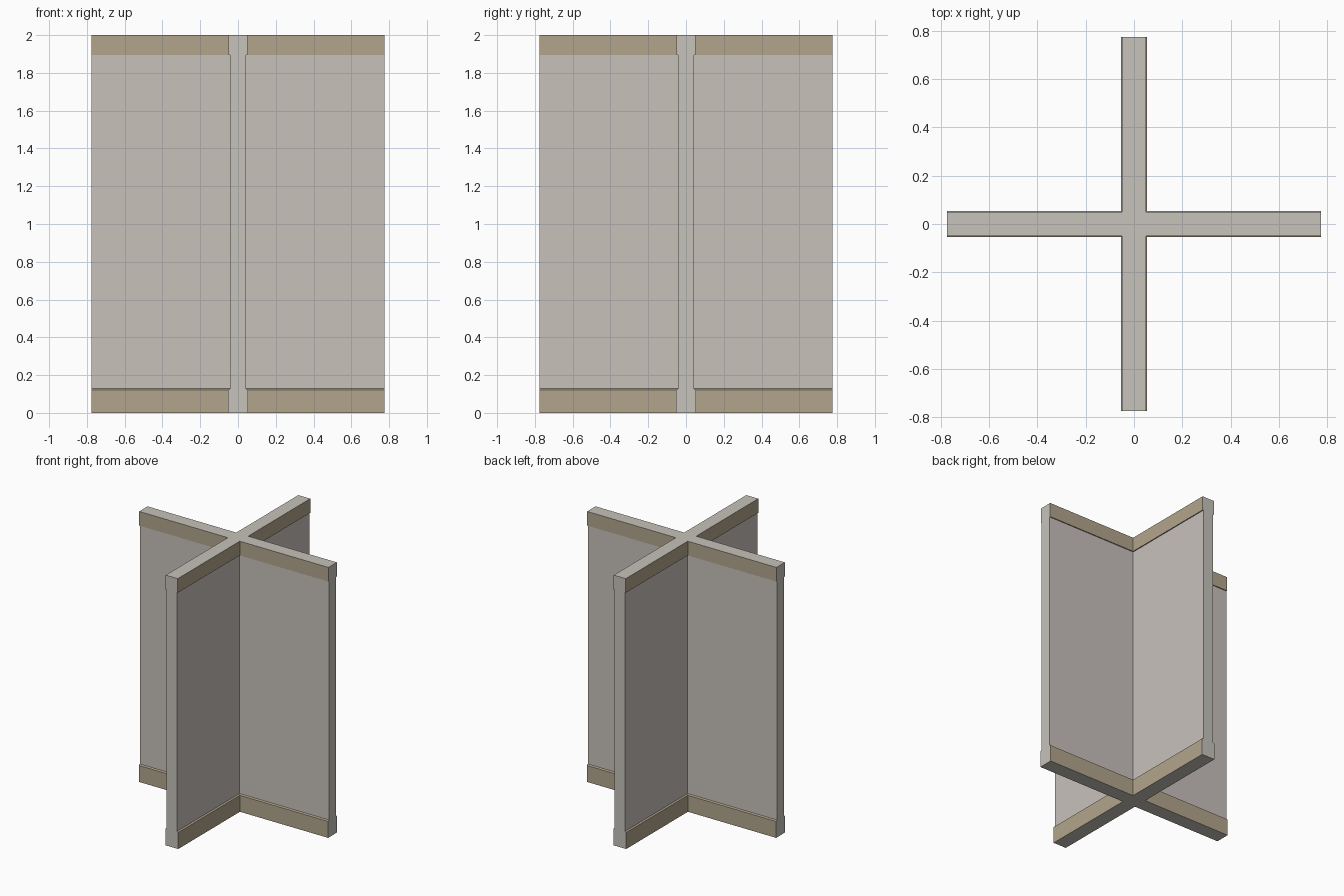
import bpy, bmesh

if "Cube" in bpy.data.objects:
    bpy.data.objects.remove(bpy.data.objects["Cube"])

L = 0.775  # half length of each arm


def material(name, rgb):
    m = bpy.data.materials.new(name)
    m.diffuse_color = (*rgb, 1)
    m.use_nodes = True
    m.node_tree.nodes["Principled BSDF"].inputs["Base Color"].default_value = m.diffuse_color
    return m


panel = material("panel warm grey", (0.58, 0.535, 0.50))
cap = material("edge grey", (0.57, 0.545, 0.495))
trim = material("trim tan", (0.445, 0.375, 0.265))

# Plus-shaped outline, one quarter rotated four times
def outline(w):
    pts = []
    x = [(L, -w), (L, w), (w, w)]
    for _ in range(4):
        pts += x
        x = [(-b, a) for a, b in x]
    return pts


# Wall section levels: half thickness and height
levels = [(0.053, 0.0), (0.053, 0.122), (0.042, 0.128),
          (0.042, 1.895), (0.049, 1.895), (0.049, 2.0)]

bm = bmesh.new()
rings = [[bm.verts.new((x, y, z)) for x, y in outline(w)] for w, z in levels]
for k in range(len(rings) - 1):
    a, b = rings[k], rings[k + 1]
    for i in range(12):
        j = (i + 1) % 12
        f = bm.faces.new((a[i], a[j], b[j], b[i]))
        # arm ends grey, skirting and cornice tan, middle panels warm grey
        f.material_index = 1 if i % 3 == 0 else (0 if k == 2 else 2)

# Bottom and top caps: centre square plus four arms
for ring, flip in ((rings[0], True), (rings[-1], False)):
    faces = [[ring[2], ring[5], ring[8], ring[11]]]
    for q in range(4):
        i = 3 * q
        faces.append([ring[i - 1], ring[i], ring[i + 1], ring[i + 2]])
    for vs in faces:
        f = bm.faces.new(vs[::-1] if flip else vs)
        f.material_index = 1

# Remove zero-area end slivers under the cornice
bmesh.ops.delete(bm, geom=[f for f in bm.faces if f.calc_area() < 1e-9], context='FACES_ONLY')
bmesh.ops.recalc_face_normals(bm, faces=bm.faces)
me = bpy.data.meshes.new("cross_partition_wall")
bm.to_mesh(me)
bm.free()
for m in (panel, cap, trim):
    me.materials.append(m)
bpy.context.collection.objects.link(bpy.data.objects.new("cross_partition_wall", me))
